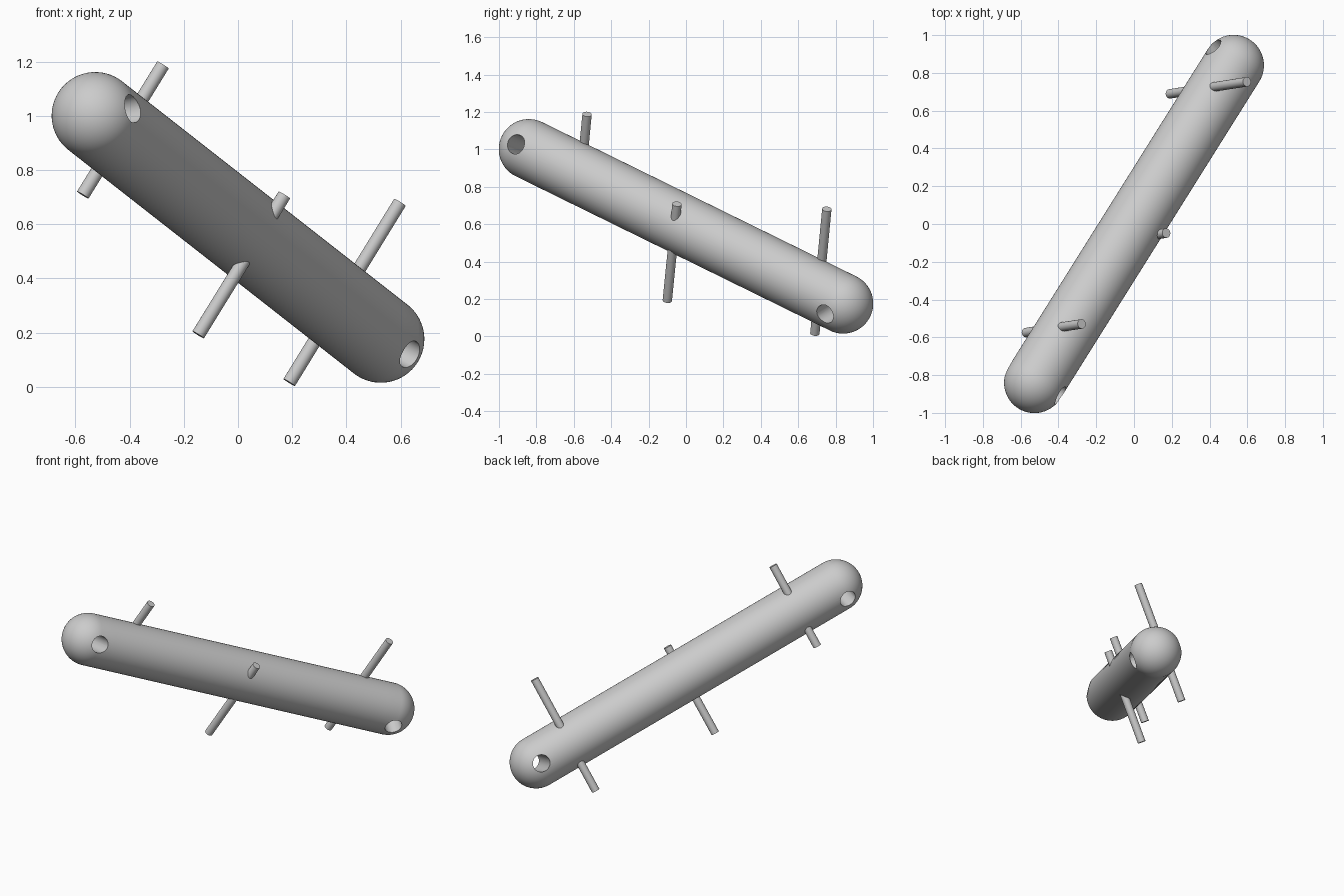
import bpy
import bmesh
from math import sin, cos, pi, radians
from mathutils import Vector, Matrix

if "Cube" in bpy.data.objects:
    bpy.data.objects.remove(bpy.data.objects["Cube"])

RADIUS = 0.161
HIGH_END = Vector((-0.527, -0.84, 1.001))
LOW_END = Vector((0.527, 0.84, 0.176))
AXIS = LOW_END - HIGH_END

grey = bpy.data.materials.new("light_grey")
grey.use_nodes = True
colour = (0.6, 0.6, 0.6, 1)
grey.diffuse_color = colour
grey.node_tree.nodes["Principled BSDF"].inputs["Base Color"].default_value = colour


def add_object(name, bm, start, direction):
    """Turn a mesh built along z into an object lying along a direction."""
    turn = direction.to_track_quat("Z", "Y").to_matrix().to_4x4()
    bm.transform(Matrix.Translation(start) @ turn)
    mesh = bpy.data.meshes.new(name)
    bm.to_mesh(mesh)
    bm.free()
    mesh.materials.append(grey)
    obj = bpy.data.objects.new(name, mesh)
    bpy.context.collection.objects.link(obj)
    return obj


def rod(name, start, end, radius):
    start, end = Vector(start), Vector(end)
    bm = bmesh.new()
    bmesh.ops.create_cone(bm, cap_ends=True, segments=32, radius1=radius,
                          radius2=radius, depth=(end - start).length)
    return add_object(name, bm, (start + end) / 2, end - start)


def smooth(obj):
    bpy.ops.object.select_all(action="DESELECT")
    obj.select_set(True)
    bpy.context.view_layer.objects.active = obj
    bpy.ops.object.shade_smooth_by_angle(angle=radians(35))


# Round-ended body: a half profile spun about its axis
length = AXIS.length
steps = 16
arc = [(RADIUS * sin(pi / 2 * i / steps), RADIUS * cos(pi / 2 * i / steps))
       for i in range(steps + 1)]
profile = [(r, -h) for r, h in arc]
profile += [(RADIUS, 0.1), (RADIUS, length - 0.1)]
profile += [(r, length + h) for r, h in reversed(arc)]
bm = bmesh.new()
points = [bm.verts.new((r, 0, h)) for r, h in profile]
edges = [bm.edges.new(pair) for pair in zip(points, points[1:])]
bmesh.ops.spin(bm, geom=points + edges, cent=(0, 0, 0), axis=(0, 0, 1),
               angle=2 * pi, steps=64)
bmesh.ops.remove_doubles(bm, verts=bm.verts, dist=0.0001)
bmesh.ops.recalc_face_normals(bm, faces=bm.faces)
body = add_object("body", bm, HIGH_END, AXIS)

# Cross holes drilled through the centre of each rounded end
holes = ((HIGH_END, Vector((0.88, -0.44, 0.17))),
         (LOW_END, Vector((0.695, -0.619, -0.365))))
for centre, direction in holes:
    reach = direction.normalized() * 0.3
    cutter = rod("hole_cutter", centre - reach, centre + reach, 0.053)
    cutter.hide_render = True
    cut = body.modifiers.new("hole", "BOOLEAN")
    cut.operation = "DIFFERENCE"
    cut.solver = "EXACT"
    cut.object = cutter
    bpy.context.view_layer.objects.active = body
    bpy.ops.object.modifier_apply(modifier=cut.name)
    bpy.data.objects.remove(cutter)
smooth(body)

# Parallel pins passing through the body
pins = {
    "upper_pin": ((-0.573, -0.575, 0.708), (-0.277, -0.529, 1.188)),
    "middle_pin": ((-0.147, -0.10, 0.192), (0.171, -0.048, 0.708)),
    "lower_pin": ((0.189, 0.689, 0.016), (0.598, 0.753, 0.681)),
}
for name, (start, end) in pins.items():
    smooth(rod(name, start, end, 0.025))
